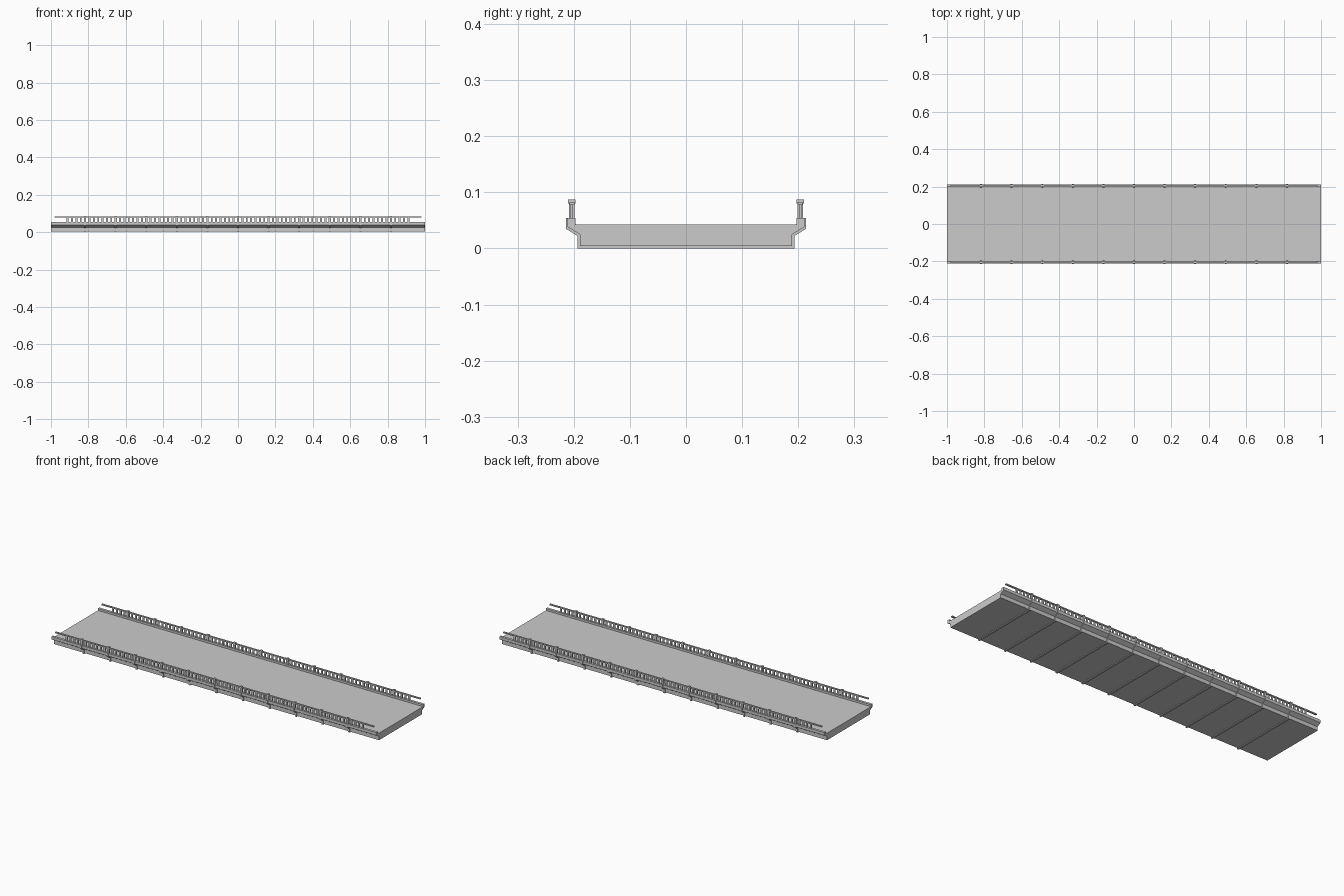
import bpy
import bmesh

cube = bpy.data.objects.get("Cube")
if cube:
    bpy.data.objects.remove(cube, do_unlink=True)

concrete = bpy.data.materials.new("pale_concrete")
concrete.use_nodes = True
GREY = (0.6, 0.6, 0.6, 1)
concrete.diffuse_color = GREY
concrete.node_tree.nodes["Principled BSDF"].inputs["Base Color"].default_value = GREY

BAY = 0.1635          # distance between posts
POSTS = [BAY * i for i in range(-5, 6)]


def finish(bm, name):
    bmesh.ops.recalc_face_normals(bm, faces=bm.faces)
    mesh = bpy.data.meshes.new(name)
    bm.to_mesh(mesh)
    bm.free()
    mesh.materials.append(concrete)
    obj = bpy.data.objects.new(name, mesh)
    bpy.context.collection.objects.link(obj)
    return obj


def add_prism(bm, profile, x0, x1):
    """Extrude a (y, z) profile along x."""
    face = bm.faces.new([bm.verts.new((x0, y, z)) for y, z in profile])
    out = bmesh.ops.extrude_face_region(bm, geom=[face])
    verts = [g for g in out["geom"] if isinstance(g, bmesh.types.BMVert)]
    bmesh.ops.translate(bm, verts=verts, vec=(x1 - x0, 0, 0))


def add_box(bm, x, width, y0, y1, z0, z1):
    add_prism(bm, [(y0, z0), (y1, z0), (y1, z1), (y0, z1)],
              x - width / 2, x + width / 2)


def mirrored(half):
    return half + [(-y, z) for y, z in reversed(half)]


# Deck slab with overhanging curbs
bm = bmesh.new()
add_prism(bm, mirrored([(0.189, 0.004), (0.189, 0.025), (0.211, 0.038),
                        (0.211, 0.054), (0.197, 0.054), (0.197, 0.043)]), -1, 1)
finish(bm, "deck")

# Cross ribs wrapping the underside and the curb brackets
bm = bmesh.new()
for x in POSTS:
    add_prism(bm, mirrored([(0.193, 0), (0.193, 0.022), (0.214, 0.035),
                            (0.214, 0.054), (0.205, 0.054), (0.185, 0.03),
                            (0.185, 0.006)]), x - 0.005, x + 0.005)
finish(bm, "cross_ribs")

for side, s in (("left", 1), ("right", -1)):
    # Handrail
    bm = bmesh.new()
    add_box(bm, 0, 1.96, s * 0.199, s * 0.208, 0.077, 0.083)
    finish(bm, side + "_handrail")

    # Posts with caps
    bm = bmesh.new()
    for x in POSTS:
        add_box(bm, x, 0.012, s * 0.1985, s * 0.2085, 0.054, 0.08)
        add_box(bm, x, 0.013, s * 0.197, s * 0.21, 0.08, 0.087)
    finish(bm, side + "_posts")

    # Balusters, seven in each bay
    bm = bmesh.new()
    pitch = BAY / 7
    for i in range(-39, 40):
        if i % 7:
            add_box(bm, i * pitch, 0.01, s * 0.201, s * 0.206, 0.053, 0.078)
    finish(bm, side + "_balusters")
